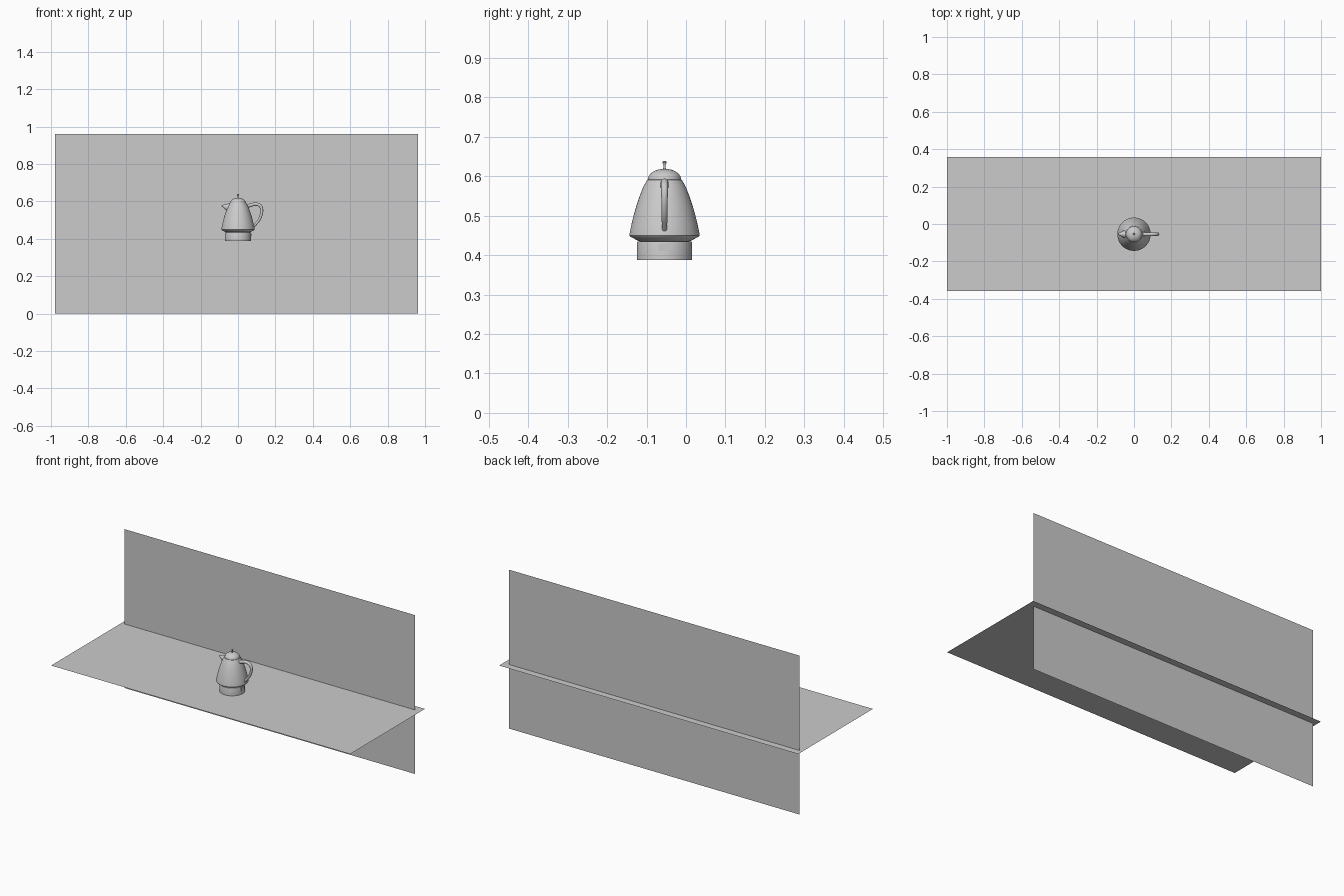
import bpy, bmesh, math
from mathutils import Vector

if "Cube" in bpy.data.objects:
    bpy.data.objects.remove(bpy.data.objects["Cube"])

CX, CY = 0.0, -0.0545   # kettle axis
TABLE_Z = 0.387


def make_object(name, bm, smooth=True):
    bmesh.ops.recalc_face_normals(bm, faces=bm.faces[:])
    mesh = bpy.data.meshes.new(name)
    bm.to_mesh(mesh)
    bm.free()
    obj = bpy.data.objects.new(name, mesh)
    bpy.context.collection.objects.link(obj)
    if smooth:
        bpy.ops.object.select_all(action='DESELECT')
        obj.select_set(True)
        bpy.context.view_layer.objects.active = obj
        bpy.ops.object.shade_smooth_by_angle(angle=math.radians(35))
    return obj


def sheet(name, corners):
    bm = bmesh.new()
    bm.faces.new([bm.verts.new(c) for c in corners])
    return make_object(name, bm, False)


def skin(name, rings):
    bm = bmesh.new()
    rows = [[bm.verts.new(p) for p in ring] for ring in rings]
    n = len(rows[0])
    for a, b in zip(rows, rows[1:]):
        for i in range(n):
            j = (i + 1) % n
            bm.faces.new((a[i], a[j], b[j], b[i]))
    bm.faces.new(rows[0])
    bm.faces.new(rows[-1])
    return make_object(name, bm)


def lathe(name, profile, n=64):
    return skin(name, [[(CX + r * math.cos(math.tau * i / n),
                         CY + r * math.sin(math.tau * i / n), z)
                        for i in range(n)] for r, z in profile])


def loft(name, sections, n=20):
    # section: centre x, z, half width in y, half-height vector in xz
    rings = []
    for x, z, w, hx, hz in sections:
        ring = []
        for i in range(n):
            a = math.tau * i / n
            c, s = math.cos(a), math.sin(a)
            ring.append((CX + x + hx * s, CY + w * c, z + hz * s))
        rings.append(ring)
    return skin(name, rings)


# table top and back wall: single sheets
sheet("table_top", [(-1, -0.357, TABLE_Z), (1, -0.357, TABLE_Z),
                    (1, 0.357, TABLE_Z), (-1, 0.357, TABLE_Z)])
sheet("back_wall", [(-0.979, 0.315, 0), (0.963, 0.315, 0),
                    (0.963, 0.315, 0.96), (-0.979, 0.315, 0.96)])

# power base
lathe("power_base", [(0.070, 0.388), (0.070, 0.431), (0.069, 0.434), (0.060, 0.436)])

# kettle body
lathe("kettle_body", [(0.060, 0.434), (0.068, 0.437), (0.087, 0.447), (0.089, 0.450),
                      (0.0885, 0.455), (0.0845, 0.475), (0.0785, 0.500),
                      (0.0715, 0.525), (0.063, 0.550), (0.054, 0.573),
                      (0.044, 0.591), (0.041, 0.592)])

# domed lid with a slim knob
lathe("lid", [(0.043, 0.5915)] + [(0.042 * math.cos(t * math.pi / 20),
                                   0.592 + 0.027 * math.sin(t * math.pi / 20))
                                  for t in range(10)] + [(0.002, 0.619)])
lathe("lid_knob", [(0.004, 0.617), (0.0025, 0.624), (0.003, 0.629),
                   (0.0055, 0.635), (0.0045, 0.638), (0.001, 0.639)], 20)

# pouring spout
loft("spout", [(-0.030, 0.560, 0.030, 0.010, 0.032),
               (-0.048, 0.568, 0.022, 0.008, 0.023),
               (-0.066, 0.573, 0.013, 0.006, 0.013),
               (-0.080, 0.576, 0.006, 0.003, 0.006),
               (-0.088, 0.577, 0.001, 0.001, 0.002)])

# looped handle: spline path, tapering to the bottom
path = [(0.035, 0.568), (0.065, 0.579), (0.098, 0.585), (0.122, 0.572),
        (0.127, 0.542), (0.114, 0.504), (0.088, 0.471), (0.060, 0.441)]
pts = [Vector(p) for p in path]
ext = [2 * pts[0] - pts[1]] + pts + [2 * pts[-1] - pts[-2]]
line = []
for k in range(len(pts) - 1):
    p0, p1, p2, p3 = ext[k:k + 4]
    for s in range(6):
        t = s / 6
        line.append(0.5 * (2 * p1 + (p2 - p0) * t + (2 * p0 - 5 * p1 + 4 * p2 - p3) * t * t
                           + (3 * p1 - p0 - 3 * p2 + p3) * t ** 3))
line.append(pts[-1])
sections = []
for i, p in enumerate(line):
    d = (line[min(i + 1, len(line) - 1)] - line[max(i - 1, 0)]).normalized()
    f = i / (len(line) - 1)
    h = 0.010 - 0.004 * f
    sections.append((p.x, p.y, 0.011 - 0.005 * f, -d.y * h, d.x * h))
loft("handle", sections)

# small switch on the base below the handle
bm = bmesh.new()
bmesh.ops.create_cube(bm, size=1)
bmesh.ops.scale(bm, vec=(0.006, 0.030, 0.018), verts=bm.verts)
bmesh.ops.translate(bm, vec=(CX + 0.0685, CY, 0.420), verts=bm.verts)
make_object("base_switch", bm, False)
